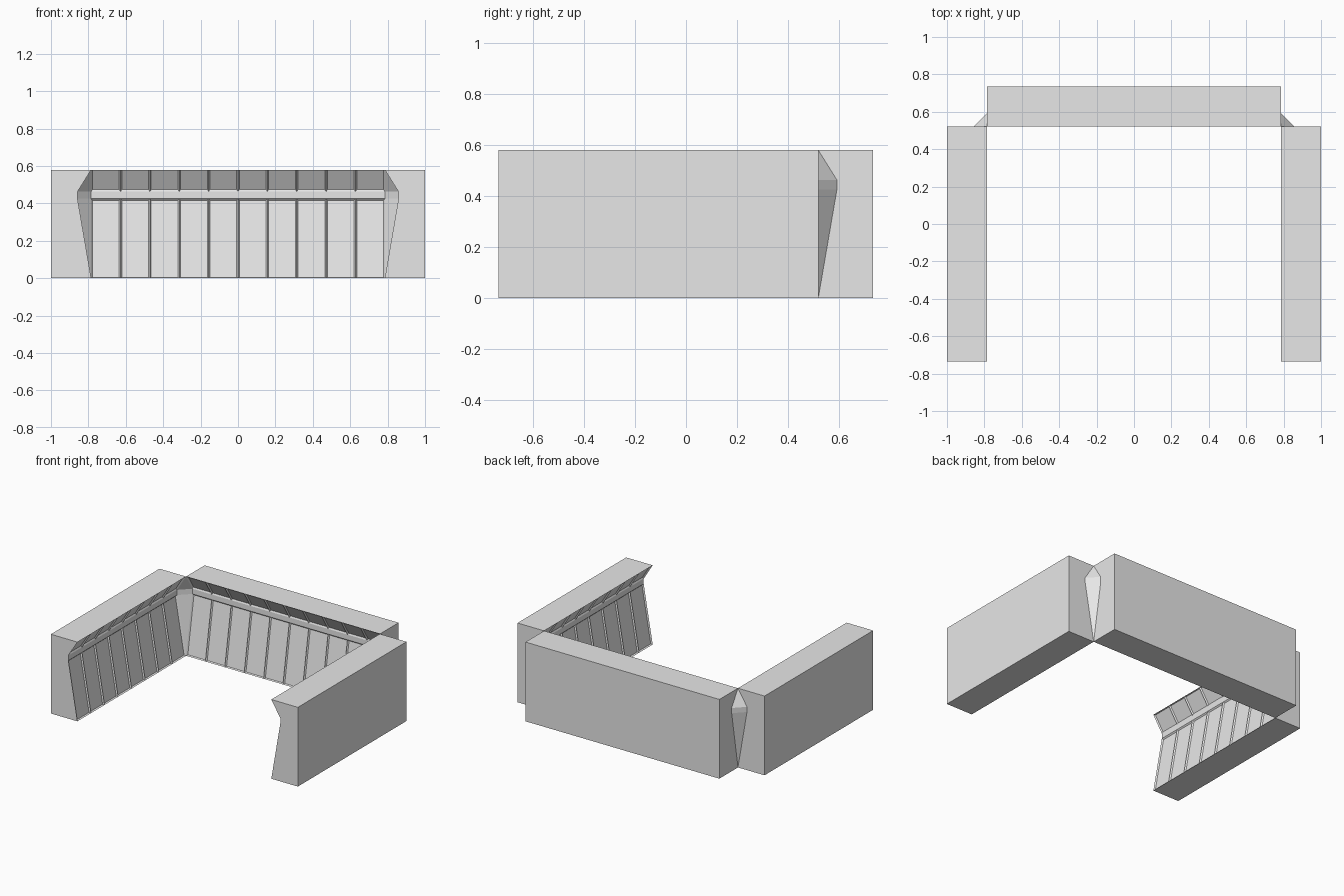
import bpy
import bmesh
from mathutils import Matrix, Vector

cube = bpy.data.objects.get("Cube")
if cube:
    bpy.data.objects.remove(cube, do_unlink=True)

grey = bpy.data.materials.new("plain grey")
grey.use_nodes = True
colour = (0.8, 0.8, 0.8, 1)
grey.diffuse_color = colour
grey.node_tree.nodes["Principled BSDF"].inputs["Base Color"].default_value = colour

THICK, INDENT, HEIGHT = 0.215, 0.073, 0.58
LEDGE_LOW, LEDGE_HIGH = 0.425, 0.463
INNER_X, INNER_Y = 0.785, 0.52
PITCH = 2 * INNER_X / 10

# Wall section as (depth behind the inner edge, height)
SECTION = [(0, 0), (INDENT, LEDGE_LOW), (INDENT, LEDGE_HIGH),
           (0, HEIGHT), (THICK, HEIGHT), (THICK, 0)]


def finish(bm, name):
    mesh = bpy.data.meshes.new(name)
    bm.to_mesh(mesh)
    bm.free()
    mesh.materials.append(grey)
    obj = bpy.data.objects.new(name, mesh)
    bpy.context.collection.objects.link(obj)


def wall(name, panels, angle, location):
    """Extrude the section along x, with one bay per recessed panel."""
    bm = bmesh.new()
    rings = [[bm.verts.new(((i - panels / 2) * PITCH, d, z)) for d, z in SECTION]
             for i in range(panels + 1)]
    strips = [[] for _ in SECTION]
    for a, b in zip(rings, rings[1:]):
        for k in range(len(SECTION)):
            n = (k + 1) % len(SECTION)
            strips[k].append(bm.faces.new((a[k], b[k], b[n], a[n])))
    bm.faces.new(rings[0])
    bm.faces.new(rings[-1][::-1])
    bmesh.ops.recalc_face_normals(bm, faces=bm.faces[:])
    # Recessed panels on the lower slope and the upper overhang
    bmesh.ops.inset_individual(bm, faces=strips[0] + strips[2],
                               thickness=0.01, depth=-0.01)
    # Plain ledge, top, outside and base
    for k in (1, 3, 4, 5):
        bmesh.ops.dissolve_faces(bm, faces=strips[k])
    turn = Matrix.Translation(location) @ Matrix.Rotation(angle, 4, "Z")
    bmesh.ops.transform(bm, matrix=turn, verts=bm.verts[:])
    finish(bm, name)


def corner(name, side):
    """Thin folded sheet that closes the gap between two walls."""
    bm = bmesh.new()
    def point(x, y, z):
        return bm.verts.new((side * (INNER_X + x), INNER_Y + y, z))
    foot, head = point(0, 0, 0), point(0, 0, HEIGHT)
    b1, b2 = [point(0, INDENT, z) for z in (LEDGE_LOW, LEDGE_HIGH)]
    s1, s2 = [point(INDENT, 0, z) for z in (LEDGE_LOW, LEDGE_HIGH)]
    for loop in ((foot, s1, b1), (b1, s1, s2, b2), (b2, s2, head)):
        bm.faces.new(loop)
    bm.normal_update()
    # Face the sheet into the enclosure
    inward = Vector((-side, -1, 0))
    wrong = [f for f in bm.faces if f.normal.dot(inward) < 0]
    bmesh.ops.reverse_faces(bm, faces=wrong)
    finish(bm, name)


QUARTER = 1.5707963
MID_Y = INNER_Y - 4 * PITCH
wall("back_wall", 10, 0, (0, INNER_Y, 0))
for label, side in (("left", 1), ("right", -1)):
    wall(label + "_wall", 8, -side * QUARTER, (side * INNER_X, MID_Y, 0))
    corner(label + "_corner", side)
